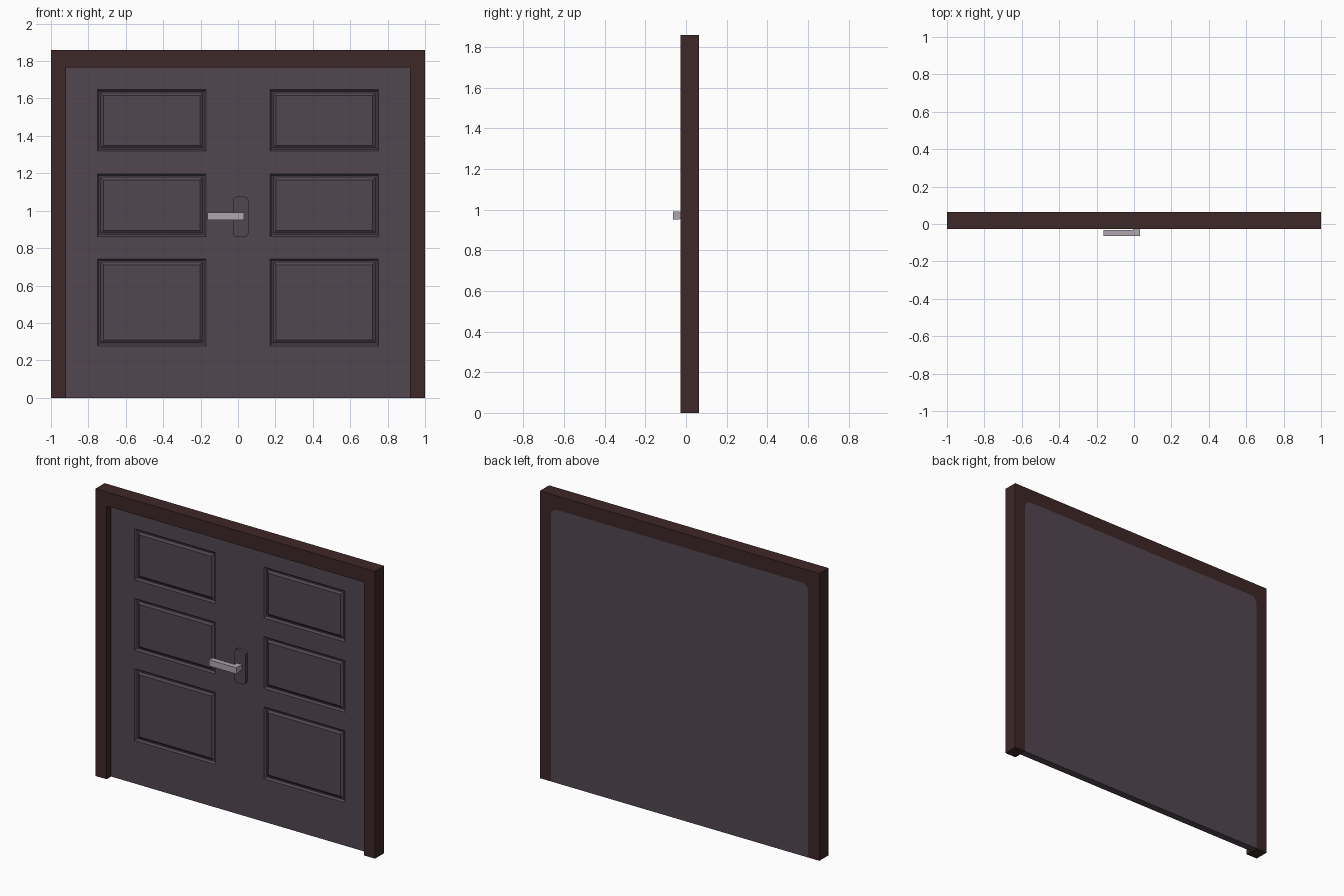
import bpy, bmesh, math

if "Cube" in bpy.data.objects:
    bpy.data.objects.remove(bpy.data.objects["Cube"])


def material(name, rgb):
    m = bpy.data.materials.new(name)
    m.diffuse_color = (*rgb, 1)
    m.use_nodes = True
    m.node_tree.nodes["Principled BSDF"].inputs["Base Color"].default_value = m.diffuse_color
    return m


DARK = material("dark_brown", (0.047, 0.021, 0.020))
GREY = material("plum_grey", (0.084, 0.063, 0.079))
METAL = material("pale_metal", (0.44, 0.375, 0.43))


def finish(bm, name, mat):
    bmesh.ops.recalc_face_normals(bm, faces=bm.faces[:])
    me = bpy.data.meshes.new(name)
    bm.to_mesh(me)
    bm.free()
    me.materials.append(mat)
    ob = bpy.data.objects.new(name, me)
    bpy.context.collection.objects.link(ob)
    return ob


def prism(name, pts, y0, y1, mat):
    """Extrude an x-z outline from y0 to y1."""
    bm = bmesh.new()
    f = bm.faces.new([bm.verts.new((x, y0, z)) for x, z in pts])
    r = bmesh.ops.extrude_face_region(bm, geom=[f])
    for v in r["geom"]:
        if isinstance(v, bmesh.types.BMVert):
            v.co.y = y1
    return finish(bm, name, mat)


def arc(cx, cz, r, a0, a1, n=6):
    return [(cx + r * math.cos(math.radians(a0 + (a1 - a0) * i / n)),
             cz + r * math.sin(math.radians(a0 + (a1 - a0) * i / n))) for i in range(n + 1)]


def rect(x0, x1, z0, z1):
    return [(x0, z0), (x1, z0), (x1, z1), (x0, z1)]


W, H = 0.92, 1.767          # door opening half width and height
FRONT, MID, BACK = 0.018, 0.042, 0.065

# Frame: one U-shaped surround
prism("door_frame", [(-1, 0), (-W, 0), (-W, H), (W, H), (W, 0), (1, 0), (1, 1.858), (-1, 1.858)],
      -0.028, BACK, DARK)

# Door front: grid whose panel cells become moulded grooves
xs = [-W, -0.752, -0.172, 0.172, 0.752, W]
zs = [0, 0.278, 0.743, 0.862, 1.197, 1.318, 1.647, H]
bm = bmesh.new()
grid = [[bm.verts.new((x, FRONT, z)) for x in xs] for z in zs]
panels = []
for j in range(len(zs) - 1):
    for i in range(len(xs) - 1):
        f = bm.faces.new((grid[j][i], grid[j][i + 1], grid[j + 1][i + 1], grid[j + 1][i]))
        if i in (1, 3) and j in (1, 3, 5):
            panels.append(f)
rim = [e for e in bm.edges if e.is_boundary]
r = bmesh.ops.extrude_edge_only(bm, edges=rim)
for v in r["geom"]:
    if isinstance(v, bmesh.types.BMVert):
        v.co.y = MID
bm.normal_update()
for width, depth in ((0.010, -0.012), (0.008, 0), (0.014, 0.010)):
    bmesh.ops.inset_individual(bm, faces=panels, thickness=width, depth=depth, use_even_offset=True)
finish(bm, "door_front", GREY)

# Door back: flat sheet with rounded top corners, frame fills the corners
R = 0.045
prism("door_back", [(-W, 0), (W, 0)] + arc(W - R, H - R, R, 0, 90) + arc(-W + R, H - R, R, 90, 180),
      MID, BACK, GREY)
for s, side in ((1, "right"), (-1, "left")):
    pts = [(s * x, z) for x, z in arc(W - R, H - R, R, 0, 90) + [(W, H)]]
    prism("frame_corner_" + side, pts, MID, BACK, DARK)

# Handle: rounded back plate, stem and lever
x0, x1, z0, z1, r = -0.027, 0.056, 0.86, 1.075, 0.022
prism("handle_plate", arc(x1 - r, z1 - r, r, 0, 90, 3) + arc(x0 + r, z1 - r, r, 90, 180, 3)
      + arc(x0 + r, z0 + r, r, 180, 270, 3) + arc(x1 - r, z0 + r, r, 270, 360, 3), -0.004, FRONT + 0.01, GREY)
prism("handle_stem", rect(-0.006, 0.032, 0.953, 0.987), -0.04, 0.0, METAL)
prism("handle_lever", rect(-0.162, 0.033, 0.95, 0.99), -0.065, -0.032, METAL)
